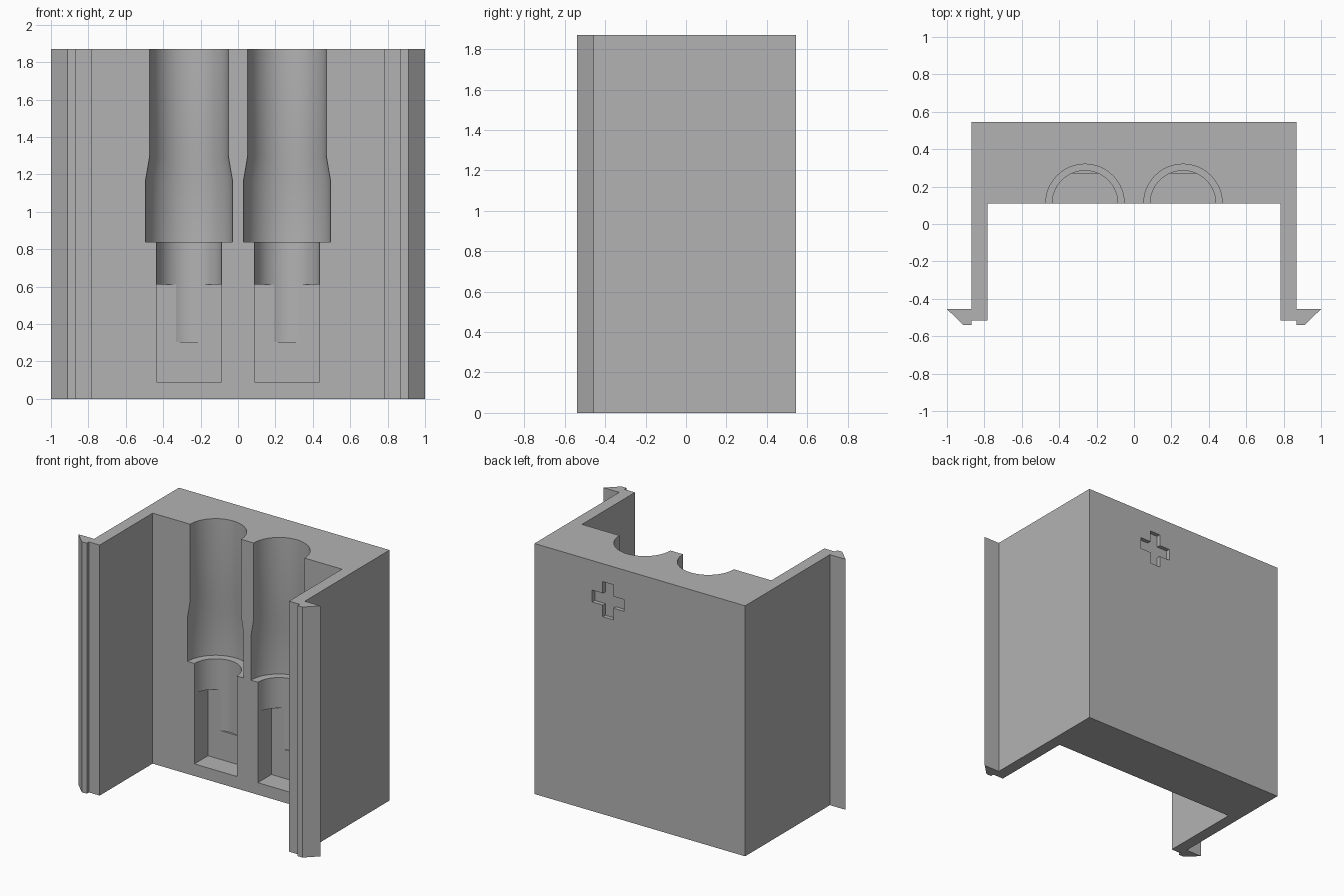
import bpy, bmesh, math

if "Cube" in bpy.data.objects:
    bpy.data.objects.remove(bpy.data.objects["Cube"], do_unlink=True)

HEIGHT = 1.87
FACE_Y = 0.11       # front face of the thick wall
BACK_Y = 0.545
POCKET_X = 0.262

grey = bpy.data.materials.new("plain grey")
grey.use_nodes = True
grey.diffuse_color = (0.45, 0.45, 0.45, 1)
grey.node_tree.nodes["Principled BSDF"].inputs["Base Color"].default_value = grey.diffuse_color


def make_object(name, bm):
    bmesh.ops.recalc_face_normals(bm, faces=bm.faces)
    mesh = bpy.data.meshes.new(name)
    bm.to_mesh(mesh)
    bm.free()
    mesh.materials.append(grey)
    obj = bpy.data.objects.new(name, mesh)
    bpy.context.collection.objects.link(obj)
    return obj


def prism(name, points, direction):
    """Extrude a flat outline along a direction."""
    bm = bmesh.new()
    base = bm.faces.new([bm.verts.new(p) for p in points])
    grown = bmesh.ops.extrude_face_region(bm, geom=[base])["geom"]
    bmesh.ops.translate(bm, vec=direction, verts=[g for g in grown if isinstance(g, bmesh.types.BMVert)])
    # keep a single cap at the start of the extrusion
    if not base.is_valid or len(base.edges[0].link_faces) < 2:
        bm.faces.new([v for v in bm.verts][:len(points)])
    return make_object(name, bm)


def box(name, x, y, z):
    """Box from three (low, high) ranges."""
    bm = bmesh.new()
    bmesh.ops.create_cube(bm, size=1)
    for v in bm.verts:
        v.co = [lo + (c + 0.5) * (hi - lo) for c, (lo, hi) in zip(v.co, (x, y, z))]
    return make_object(name, bm)


def lathe(name, profile, x, y, sides=64):
    """Closed solid turned from (radius, height) points."""
    bm = bmesh.new()
    rings = [[bm.verts.new((x + r * math.cos(a), y + r * math.sin(a), z))
              for a in (math.tau * i / sides for i in range(sides))] for r, z in profile]
    for low, high in zip(rings, rings[1:]):
        for i in range(sides):
            j = (i + 1) % sides
            bm.faces.new((low[i], low[j], high[j], high[i]))
    bm.faces.new(rings[0])
    bm.faces.new(rings[-1])
    return make_object(name, bm)


def cut(target, cutter):
    """Subtract the cutter and throw it away."""
    mod = target.modifiers.new("cut", 'BOOLEAN')
    mod.operation = 'DIFFERENCE'
    mod.solver = 'EXACT'
    mod.object = cutter
    bpy.context.view_layer.objects.active = target
    bpy.ops.object.modifier_apply(modifier=mod.name)
    bpy.data.objects.remove(cutter, do_unlink=True)


# Housing: thick wall, two side arms and outward snap hooks
half = [(0.782, FACE_Y), (0.782, -0.515), (0.87, -0.515), (0.87, -0.54),
        (0.912, -0.54), (1.0, -0.455), (0.87, -0.455), (0.87, BACK_Y)]
outline = half + [(-x, y) for x, y in reversed(half)]
housing = prism("housing", [(x, y, 0) for x, y in outline], (0, 0, HEIGHT))

# Two stepped round channels, each with a square pocket at the bottom
channel = [(0.175, 0.305), (0.175, 0.84), (0.232, 0.84), (0.232, 1.17),
           (0.21, 1.30), (0.21, HEIGHT + 0.1)]
for x in (-POCKET_X, POCKET_X):
    cut(housing, lathe("channel_cutter", channel, x, FACE_Y))
    cut(housing, box("pocket_cutter", (x - 0.175, x + 0.175), (FACE_Y - 0.1, 0.27), (0.09, 0.612)))

# Plus mark sunk into the back: one corner and bar end, turned four times
mark_z, arm, bar, depth = 1.605, 0.131, 0.044, 0.03
plus = []
for c, s in ((1, 0), (0, 1), (-1, 0), (0, -1)):
    for a, b in ((bar, bar), (bar, arm), (-bar, arm)):
        plus.append((POCKET_X + a * c - b * s, BACK_Y - depth, mark_z + a * s + b * c))
cut(housing, prism("plus_cutter", plus, (0, depth + 0.1, 0)))

# Smooth the round channels, keep the edges crisp
bpy.ops.object.select_all(action='DESELECT')
housing.select_set(True)
bpy.context.view_layer.objects.active = housing
bpy.ops.object.shade_smooth_by_angle(angle=math.radians(20))
